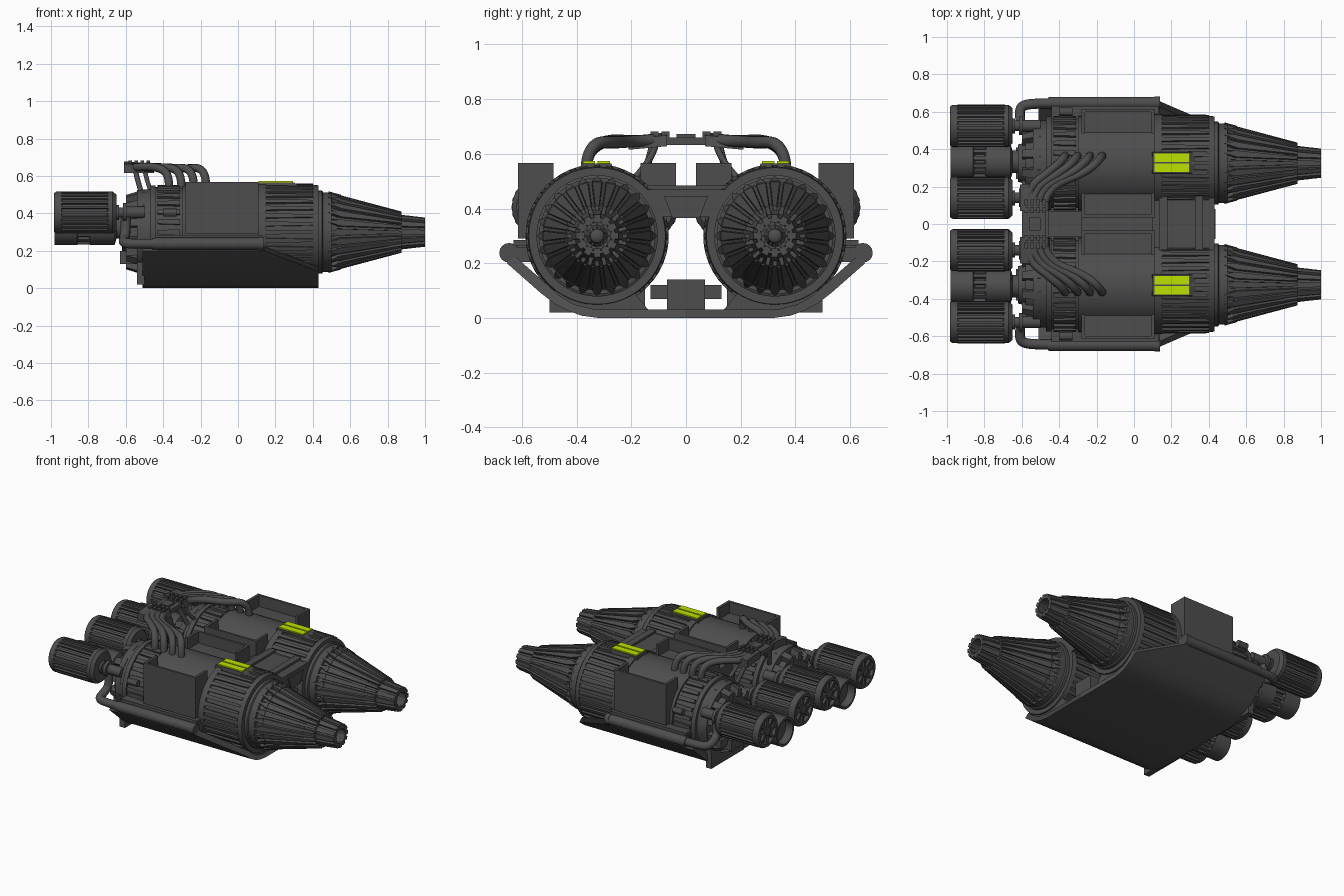
import bpy, bmesh
from math import sin, cos, pi, radians
from mathutils import Vector

CY, CZ = 0.325, 0.30          # engine axis


def material(name, col):
    m = bpy.data.materials.new(name)
    m.diffuse_color = col
    return m


DARK = material("dark_metal", (0.075, 0.075, 0.075, 1))
GREEN = material("green_light", (0.5, 0.75, 0.0, 1))


def finish(name, data, mirror, mat):
    ob = bpy.data.objects.new(name, data)
    bpy.context.collection.objects.link(ob)
    data.materials.append(mat)
    if mirror:
        m = ob.modifiers.new("mirror", 'MIRROR')
        m.use_axis = (False, True, False)
        m.use_mirror_merge = False
    return ob


def from_bm(name, bm, mirror=True, mat=DARK):
    bmesh.ops.recalc_face_normals(bm, faces=bm.faces)
    me = bpy.data.meshes.new(name)
    bm.to_mesh(me)
    bm.free()
    return finish(name, me, mirror, mat)


def hexa(bm, pts):
    """Six-sided solid from two quads of four points each."""
    v = [bm.verts.new(p) for p in pts]
    for f in ((0, 1, 2, 3), (4, 5, 6, 7), (0, 1, 5, 4), (1, 2, 6, 5), (2, 3, 7, 6), (3, 0, 4, 7)):
        bm.faces.new([v[i] for i in f])


def boxes(name, items, mirror=True, mat=DARK):
    bm = bmesh.new()
    for x0, x1, y0, y1, z0, z1 in items:
        hexa(bm, [(x, y, z) for z in (z0, z1) for x, y in ((x0, y0), (x1, y0), (x1, y1), (x0, y1))])
    return from_bm(name, bm, mirror, mat)


def extrude(name, prof, place0, place1, mirror=True):
    """Solid between two placements of the same 2D profile."""
    bm = bmesh.new()
    a = [bm.verts.new(place0(*p)) for p in prof]
    b = [bm.verts.new(place1(*p)) for p in prof]
    n = len(prof)
    bm.faces.new(a)
    bm.faces.new(b)
    for i in range(n):
        bm.faces.new((a[i], a[(i + 1) % n], b[(i + 1) % n], b[i]))
    return from_bm(name, bm, mirror)


def lathe(name, prof, y=CY, z=CZ, seg=48):
    """Turn (x, radius) points around an axis parallel to x."""
    bm = bmesh.new()
    rows = []
    for x, r in prof:
        if r == 0:
            rows.append([bm.verts.new((x, y, z))] * seg)
        else:
            rows.append([bm.verts.new((x, y + r * cos(2 * pi * j / seg), z + r * sin(2 * pi * j / seg)))
                         for j in range(seg)])
    for a, b in zip(rows, rows[1:]):
        for j in range(seg):
            k = (j + 1) % seg
            bm.faces.new(list(dict.fromkeys((a[j], a[k], b[k], b[j]))))
    return from_bm(name, bm)


def ribs(name, angles, x0, r0, w0, x1, r1, w1, h, y=CY, z=CZ, depth=0.02):
    """Radial bars running along x, from radius r0 to r1."""
    bm = bmesh.new()
    for a in angles:
        out = Vector((0, cos(a), sin(a)))
        tan = Vector((0, -sin(a), cos(a)))
        pts = []
        for x, r, w in ((x0, r0, w0), (x1, r1, w1)):
            for rr, s in ((r - depth, -1), (r + h, -1), (r + h, 1), (r - depth, 1)):
                pts.append(Vector((x, y, z)) + out * rr + tan * s * w / 2)
        hexa(bm, pts)
    return from_bm(name, bm)


def around(n, a0=0, a1=360):
    return [radians(a0 + (a1 - a0) * i / n) for i in range(n)]


def tube(name, pts, r):
    cu = bpy.data.curves.new(name, 'CURVE')
    cu.dimensions = '3D'
    cu.bevel_depth, cu.bevel_resolution, cu.use_fill_caps = r, 3, True
    cu.resolution_u = 6
    sp = cu.splines.new('NURBS')
    sp.points.add(len(pts) - 1)
    for p, c in zip(sp.points, pts):
        p.co = (*c, 1)
    sp.use_endpoint_u = True
    sp.order_u = 3
    return finish(name, cu, True, DARK)


# Engine bodies and stepped rear rings
lathe("engine_body", [(-0.62, 0), (-0.62, 0.10), (-0.58, 0.11), (-0.58, 0.175), (-0.54, 0.18), (-0.54, 0.225),
                      (-0.47, 0.23), (-0.47, 0.25), (-0.44, 0.25), (-0.44, 0.24), (-0.30, 0.24), (-0.30, 0.252),
                      (0.11, 0.252), (0.11, 0.262), (0.15, 0.262), (0.15, 0.25), (0.40, 0.248), (0.40, 0.254),
                      (0.43, 0.25), (0.43, 0.20), (0.43, 0)])
ribs("rear_cooling_ribs", around(28), -0.43, 0.24, 0.022, -0.31, 0.24, 0.03, 0.013)
ribs("front_cooling_ribs", around(36), 0.14, 0.25, 0.026, 0.40, 0.248, 0.016, 0.011)
ribs("rear_ring_lugs", around(12, 15, 375), -0.60, 0.17, 0.04, -0.50, 0.20, 0.05, 0.03)

# Nozzles with overlapping petals
lathe("nozzle_cone", [(0.42, 0.222), (0.45, 0.222), (0.455, 0.213), (0.50, 0.213), (0.50, 0.192), (0.87, 0.092),
                      (0.87, 0.082), (1.0, 0.066), (1.0, 0.055), (0.88, 0.065), (0.88, 0)])
ribs("nozzle_petals", around(24), 0.53, 0.186, 0.036, 0.875, 0.094, 0.014, 0.016)
ribs("petal_points", around(24), 0.485, 0.20, 0.006, 0.55, 0.182, 0.036, 0.018)
ribs("nozzle_seams", around(24, 7.5, 367.5), 0.50, 0.192, 0.012, 0.80, 0.111, 0.010, 0.006)
ribs("tip_petals", around(12), 0.86, 0.083, 0.032, 1.0, 0.067, 0.024, 0.011)
lathe("nozzle_core", [(0.88, 0.04), (0.94, 0.025), (0.96, 0)], seg=12)
ribs("nozzle_vanes", around(12), 0.88, 0.055, 0.006, 0.93, 0.055, 0.006, 0.004, depth=0.05)

# Four rear pods with ribs, end grilles and necks
for label, y in (("inner", 0.14), ("outer", 0.525)):
    z = 0.405
    lathe(label + "_pod", [(-0.965, 0), (-0.965, 0.08), (-0.985, 0.085), (-0.985, 0.103), (-0.97, 0.112),
                           (-0.945, 0.112), (-0.94, 0.1), (-0.70, 0.1), (-0.695, 0.112), (-0.67, 0.112),
                           (-0.65, 0.095), (-0.65, 0.04), (-0.635, 0.04), (-0.635, 0.028), (-0.615, 0.028),
                           (-0.615, 0.05), (-0.595, 0.05), (-0.595, 0.032), (-0.50, 0.032), (-0.50, 0)], y, z, 32)
    ribs(label + "_pod_ribs", around(24), -0.945, 0.1, 0.013, -0.69, 0.1, 0.013, 0.013, y, z)
    ribs(label + "_pod_grille", around(8), -0.98, 0.08, 0.018, -0.96, 0.08, 0.018, 0.005, y, z, 0.07)
    lathe(label + "_pod_hub", [(-0.985, 0), (-0.985, 0.028), (-0.96, 0.035)], y, z, 16)

# Lower thruster cylinder between each pair of pods
lathe("lower_thruster", [(-0.93, 0), (-0.93, 0.075), (-0.98, 0.08), (-0.98, 0.095), (-0.86, 0.095), (-0.85, 0.075),
                         (-0.80, 0.075), (-0.79, 0.095), (-0.66, 0.095), (-0.65, 0.06), (-0.58, 0.06)],
      0.3325, 0.325, 32)
ribs("lower_thruster_ribs", around(14), -0.87, 0.08, 0.02, -0.78, 0.08, 0.02, 0.012, 0.3325, 0.325)

# Belly plate: side wings sweep down towards the nose
belly = [(0, 0), (0.32, 0), (0.38, 0.008), (0.43, 0.025), (0.48, 0.052), (0.53, 0.09), (0.655, 0.20),
         (0.625, 0.225), (0.50, 0.115), (0.46, 0.08), (0.41, 0.05), (0.33, 0.03), (0, 0.03)]
extrude("belly_plate", belly, lambda y, z: (-0.51, y, z),
        lambda y, z: (0.43 if z < 0.12 else 0.14, y, z))
extrude("engine_cradle", [(0.13, 0.02), (0.25, 0.02), (0.40, 0.02), (0.50, 0.09), (0.42, 0.13), (0.22, 0.13)],
        lambda y, z: (-0.48, y, z), lambda y, z: (0.42, y, z))
boxes("keel", [(-0.46, 0.41, -0.07, 0.07, 0.02, 0.14), (-0.3, 0.3, -0.13, 0.13, 0.07, 0.12)], False)
boxes("rear_belly_steps", [(-0.54, -0.50, 0.15, 0.50, 0.02, 0.14), (-0.63, -0.50, 0.24, 0.41, 0.13, 0.20),
                           (-0.60, -0.50, 0.17, 0.48, 0.17, 0.22)])

# Bridge between the engines
boxes("bridge", [(0.10, 0.43, -0.14, 0.14, 0.37, 0.47), (-0.28, 0.10, -0.12, 0.12, 0.38, 0.45)], False)
boxes("bridge_bars", [(x, x + 0.045, -0.14, 0.15, 0.46, 0.485) for x in (0.135, 0.325)], False)
extrude("bridge_nose", [(-0.08, 0.445), (0.08, 0.445), (0.05, 0.365), (-0.05, 0.365)],
        lambda y, z: (0.40, y, z), lambda y, z: (0.437, y, z), False)

# Open-topped intake boxes on both flanks of each engine
for label, yo, yi in (("outer", 0.615, 0.485), ("inner", 0.036, 0.166)):
    t = 0.015 if yo < yi else -0.015
    boxes(label + "_intake", [(-0.28, 0.11, *sorted((yo, yo + t)), 0.29 if t < 0 else 0.37, 0.567),
                              (-0.28, -0.262, *sorted((yo, yi)), 0.30 if t < 0 else 0.37, 0.567),
                              (0.092, 0.11, *sorted((yo, yi)), 0.30 if t < 0 else 0.37, 0.567),
                              (-0.28, 0.11, *sorted((yo, yi)), 0.29 if t < 0 else 0.37, 0.49)])

# Green light panels in sloped housings
hb = bmesh.new()
hexa(hb, [(0.09, 0.265, 0.5), (0.40, 0.265, 0.5), (0.40, 0.39, 0.5), (0.09, 0.39, 0.5),
          (0.10, 0.272, 0.565), (0.30, 0.272, 0.565), (0.30, 0.383, 0.565), (0.10, 0.383, 0.565)])
from_bm("light_housing", hb)
boxes("housing_rails", [(0.29, 0.39, 0.265, 0.285, 0.5, 0.552), (0.29, 0.39, 0.37, 0.39, 0.5, 0.552)])
boxes("green_light", [(0.11, 0.295, 0.278, 0.323, 0.56, 0.573), (0.11, 0.295, 0.332, 0.377, 0.56, 0.573)], mat=GREEN)

# Side pipes with end caps, brackets and rear elbows
lathe("side_pipe", [(-0.46, 0), (-0.46, 0.03), (-0.43, 0.033), (0.11, 0.033), (0.11, 0.036), (0.14, 0.036), (0.14, 0)],
      0.647, 0.238, 16)
tube("side_pipe_elbow", [(-0.42, 0.645, 0.238), (-0.54, 0.645, 0.238), (-0.61, 0.63, 0.24), (-0.61, 0.56, 0.26),
                         (-0.60, 0.525, 0.30), (-0.60, 0.525, 0.38)], 0.027)
boxes("side_pipe_brackets", [(x, x + 0.03, 0.54, 0.65, 0.205, 0.26) for x in (-0.42, -0.16, 0.105)])
boxes("side_pipe_shelf", [(-0.44, 0.13, 0.55, 0.63, 0.265, 0.285)])
lathe("side_knob", [(-0.40, 0), (-0.40, 0.022), (-0.33, 0.022), (-0.33, 0)], 0.60, 0.405, 12)

# Curved exhaust pipes rising from each engine to the central manifold
for i in range(4):
    x = -0.17 - 0.066 * i
    e = -0.475 - 0.034 * i
    tube("exhaust_pipe", [(x, 0.365, 0.53), (x, 0.365, 0.59), (x - 0.03, 0.325, 0.645 - 0.003 * i),
                          (x - 0.10, 0.27, 0.64 + 0.004 * i), (e + 0.02, 0.20, 0.645), (e, 0.12, 0.65)], 0.022)
mb = bmesh.new()
hexa(mb, [(-0.61, 0.07, 0.628), (-0.45, 0.07, 0.628), (-0.45, 0.21, 0.615), (-0.61, 0.21, 0.615),
          (-0.61, 0.07, 0.678), (-0.46, 0.07, 0.668), (-0.46, 0.21, 0.655), (-0.61, 0.21, 0.665)])
from_bm("manifold_block", mb)
boxes("manifold_bridge", [(-0.60, -0.47, -0.08, 0.08, 0.632, 0.660), (-0.56, -0.50, -0.035, 0.035, 0.655, 0.672)], False)
boxes("manifold_vents", [(-0.585 + 0.032 * i, -0.567 + 0.032 * i, y, y + 0.03, 0.66, 0.682)
                         for i in range(4) for y in (0.06, 0.10)])
tube("manifold_strut", [(-0.55, 0.12, 0.64), (-0.54, 0.13, 0.58), (-0.50, 0.18, 0.46)], 0.014)
tube("manifold_brace", [(-0.50, 0.11, 0.64), (-0.49, 0.12, 0.58), (-0.46, 0.20, 0.50)], 0.012)

# Smooth the round parts, keep edges sharp
for ob in bpy.context.collection.objects:
    ob.select_set(ob.type == 'MESH')
    if ob.type == 'MESH':
        bpy.context.view_layer.objects.active = ob
bpy.ops.object.shade_smooth_by_angle(angle=radians(30))
